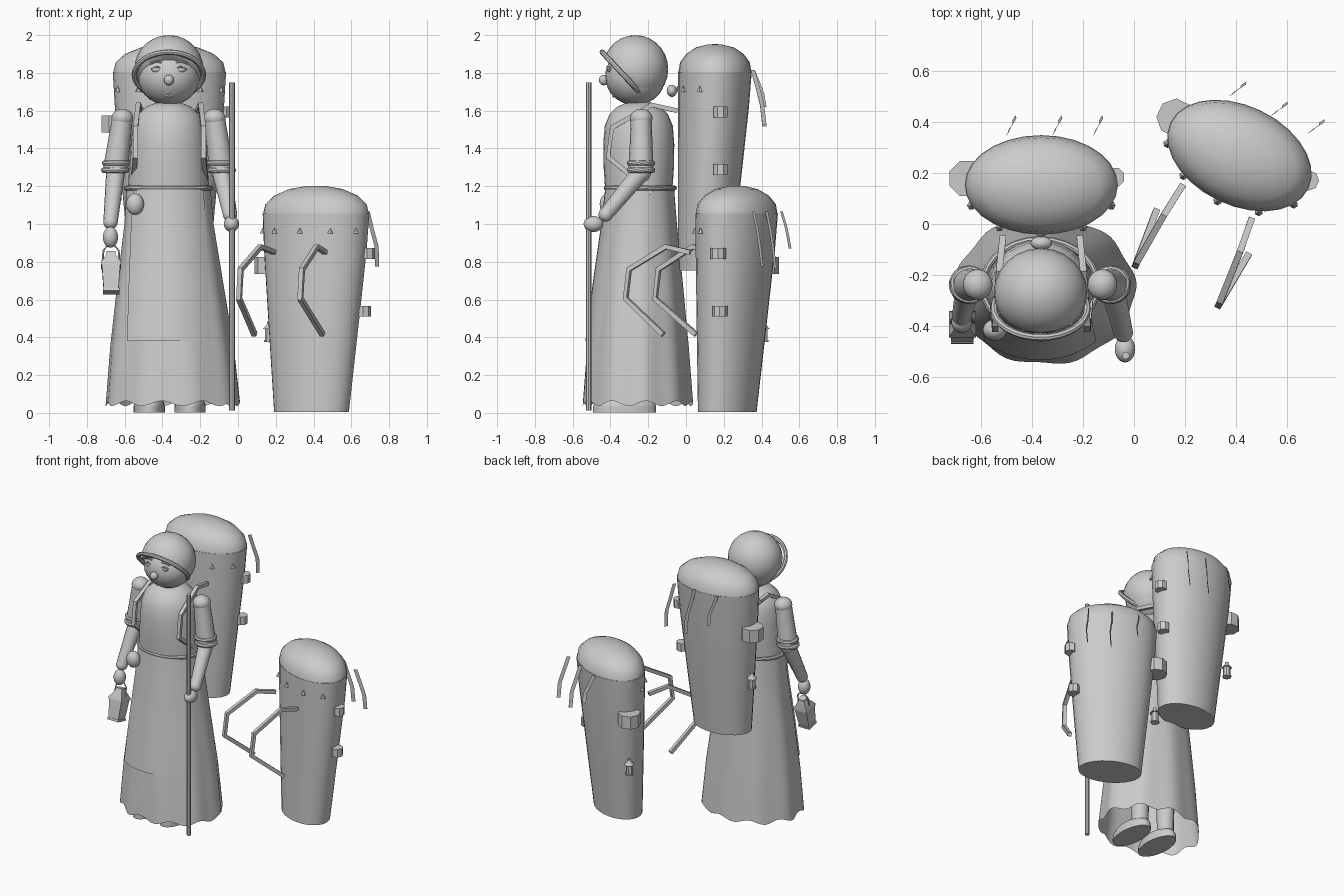
import bpy, bmesh, math
from mathutils import Matrix, Vector

if "Cube" in bpy.data.objects:
    bpy.data.objects.remove(bpy.data.objects["Cube"])

clay = bpy.data.materials.new("clay_grey")
clay.diffuse_color = (0.6, 0.6, 0.6, 1)
clay.use_nodes = True
clay.node_tree.nodes["Principled BSDF"].inputs["Base Color"].default_value = clay.diffuse_color


def finish(name, bm, angle=40, place=None):
    if place:
        bm.transform(place)
    bmesh.ops.recalc_face_normals(bm, faces=bm.faces)
    me = bpy.data.meshes.new(name)
    bm.to_mesh(me)
    bm.free()
    ob = bpy.data.objects.new(name, me)
    bpy.context.collection.objects.link(ob)
    me.materials.append(clay)
    bpy.ops.object.select_all(action='DESELECT')
    ob.select_set(True)
    bpy.context.view_layer.objects.active = ob
    bpy.ops.object.shade_smooth_by_angle(angle=math.radians(angle))
    return ob


def ball(name, loc, size, place=None, cut=None, rot=0):
    """Ellipsoid, optionally cut by a plane (point, normal) that removes its outer side."""
    bm = bmesh.new()
    bmesh.ops.create_uvsphere(bm, u_segments=24, v_segments=14, radius=1)
    bm.transform(Matrix.Translation(loc) @ Matrix.Rotation(rot, 4, 'X') @ Matrix.Diagonal((*size, 1)))
    if cut:
        r = bmesh.ops.bisect_plane(bm, geom=bm.verts[:] + bm.edges[:] + bm.faces[:],
                                   plane_co=cut[0], plane_no=cut[1], clear_outer=True)
        bmesh.ops.edgeloop_fill(bm, edges=[e for e in r['geom_cut'] if isinstance(e, bmesh.types.BMEdge)])
    return finish(name, bm, 60, place)


def loft(name, rings, n=24, caps=True, place=None, shape=None, phase=0.0):
    """Stack of elliptical rings (x, y, z, radius_x, radius_y)."""
    bm = bmesh.new()
    loops = []
    for k, (x, y, z, rx, ry) in enumerate(rings):
        loop = []
        for i in range(n):
            a = 2 * math.pi * i / n + phase
            f, dz = shape(a, k / (len(rings) - 1)) if shape else (1, 0)
            loop.append(bm.verts.new((x + rx * f * math.cos(a), y + ry * f * math.sin(a), z + dz)))
        loops.append(loop)
    for lo, hi in zip(loops, loops[1:]):
        for i in range(n):
            bm.faces.new((lo[i], lo[(i + 1) % n], hi[(i + 1) % n], hi[i]))
    if caps:
        bm.faces.new(loops[0][::-1])
        bm.faces.new(loops[-1])
    return finish(name, bm, 40, place)


def tube(name, points, radii, n=12, place=None, closed=False, spin=0.0):
    """Round or square tube swept along a polyline."""
    pts = [Vector(p) for p in points]
    if isinstance(radii, (int, float)):
        radii = [radii] * len(pts)
    bm = bmesh.new()
    loops, m = [], len(pts)
    for i, p in enumerate(pts):
        a = pts[(i - 1) % m] if closed else pts[max(i - 1, 0)]
        b = pts[(i + 1) % m] if closed else pts[min(i + 1, m - 1)]
        t = (b - a).normalized()
        ref = Vector((1, 0, 0)) if abs(t.x) < 0.7 and not closed else Vector((0, 0.731, 0.682))
        if closed and abs(t.dot(ref)) > 0.9:
            ref = Vector((0, 0, 1))
        u = (ref - t * ref.dot(t)).normalized()
        v = t.cross(u)
        loops.append([bm.verts.new(p + radii[i] * (u * math.cos(q) + v * math.sin(q)))
                      for q in (2 * math.pi * j / n + spin for j in range(n))])
    pairs = list(zip(loops, loops[1:])) + ([(loops[-1], loops[0])] if closed else [])
    for lo, hi in pairs:
        for j in range(n):
            bm.faces.new((lo[j], lo[(j + 1) % n], hi[(j + 1) % n], hi[j]))
    if not closed:
        bm.faces.new(loops[0])
        bm.faces.new(loops[-1])
    return finish(name, bm, 40, place)


def hoop(name, c, rx, ry, r):
    pts = [(c[0] + rx * math.cos(a), c[1] + ry * math.sin(a), c[2])
           for a in (2 * math.pi * i / 28 for i in range(28))]
    return tube(name, pts, r, 8, closed=True)


def basket(tag, place):
    # tapered body, upright on the wearer's side, with a low domed lid
    loft(tag + "_body", [(0, -.055, 0, .21, .14), (0, -.03, .45, .252, .165),
                         (0, -.008, .85, .288, .187), (0, 0, 1.05, .3, .195)], 28, place=place)
    loft(tag + "_lid", [(0, 0, 1.05, .297, .193), (0, 0, 1.1, .285, .185), (0, 0, 1.145, .235, .152),
                        (0, 0, 1.18, .15, .1), (0, 0, 1.195, .06, .04), (0, 0, 1.197, .01, .01)], 28, place=place)
    # pointed studs below the rim
    for i in range(5):
        a = math.radians(-90 + 33 * (i - 2))
        x, y = .3 * math.cos(a), .198 * math.sin(a)
        loft(f"{tag}_stud_{i}", [(x, y, .945, .017, .017), (x, y, .975, .002, .002)], 6, place=place)
    # side pouches
    loft(tag + "_large_pouch", [(-.29, .025, .73, .075, .075), (-.29, .025, .82, .075, .075)], 8,
         place=place, phase=math.pi / 8)
    for k, (x, z) in enumerate(((.287, .81), (.265, .505))):
        loft(f"{tag}_small_pouch_{k}", [(x, .03, z, .04, .04), (x, .03, z + .057, .04, .04)], 8,
             place=place, phase=math.pi / 8)
    # small hanging lamp
    loft(tag + "_lamp", [(-.285, .02, z, r, r) for z, r in
         ((.37, .03), (.38, .03), (.38, .024), (.44, .024), (.44, .034), (.465, .012), (.48, .012))], 8, place=place)
    # thin ribbons trailing at the back
    for k, (x, s) in enumerate(((-.12, .65), (.06, 1), (.22, .97))):
        bm = bmesh.new()
        path = [(-.012, .2, 0), (0, .228, -.1), (.016, .25, -.19), (.012, .262, -.3)]
        rows = [[bm.verts.new((x + px + w * .6, py + w, 1.06 + pz * s)) for w in (-.011, .011)]
                for px, py, pz in path]
        for p, q in zip(rows, rows[1:]):
            bm.faces.new((p[0], p[1], q[1], q[0]))
        finish(f"{tag}_ribbon_{k}", bm, 40, place)
    # shoulder straps
    for s in (-1, 1):
        tube(f"{tag}_strap_{s}", [(s * .15, -.2, .845), (s * .165, -.335, .875), (s * .18, -.545, .755),
                                  (s * .18, -.565, .6), (s * .2, -.335, .41)], .018, 4, place, spin=math.pi / 4)


basket("worn_basket", Matrix.Translation((-.363, .153, .755)))
basket("standing_basket", Matrix.Translation((.413, .268, .005)) @ Matrix.Rotation(math.radians(-25.7), 4, 'Z'))

CX, CY = -.368, -.25

# skirt with wavy hem, open underneath
def ripple(a, t):
    w = 1 - t
    return 1 + .022 * w * math.sin(9 * a + .6), .014 * w ** 4 * math.sin(10 * a)

loft("skirt", [(-.348, -.258, .05, .352, .29), (-.352, -.257, .35, .325, .268), (-.36, -.252, .7, .278, .232),
               (-.366, -.245, 1.0, .236, .196), (CX, -.242, 1.2, .222, .178)], 72, False, shape=ripple)

# apron panel laid over the front of the skirt
bm = bmesh.new()
rows = []
for z, hw, rx, ry, cy in ((.38, .22, .325, .276, -.257), (.7, .21, .282, .24, -.252),
                          (1.0, .198, .242, .204, -.245), (1.19, .185, .228, .186, -.242)):
    rows.append([bm.verts.new((CX + hw * u, cy - ry * math.sqrt(1 - min(.95, (hw * u / rx) ** 2)), z))
                 for u in (i / 5 for i in range(-5, 6))])
for p, q in zip(rows, rows[1:]):
    for i in range(10):
        bm.faces.new((p[i], p[i + 1], q[i + 1], q[i]))
finish("apron", bm)

# torso, neck and belt
loft("torso", [(CX, CY, z, rx, ry) for z, rx, ry in
     ((1.18, .215, .178), (1.3, .208, .186), (1.42, .2, .188), (1.52, .19, .18),
      (1.58, .165, .155), (1.62, .12, .115), (1.645, .06, .06))], 28)
tube("neck", [(CX, -.26, 1.6), (CX, -.26, 1.72)], .065)
hoop("belt", (CX, -.242, 1.19), .225, .181, .013)
ball("belt_pouch", (-.545, -.415, 1.105), (.047, .042, .057))

# head, hood with slanted opening, rim and hair bun
normal = Vector((0, -.731, -.682))
ball("face", (-.366, -.268, 1.782), (.166, .16, .154))
ball("hood", (-.366, -.268, 1.82), (.183, .174, .18), cut=((-.366, -.325, 1.79), normal))
rim = [(-.366 + .183 * math.cos(a), -.332 - .112 * math.sin(a), 1.79 + .12 * math.sin(a))
       for a in (2 * math.pi * i / 32 for i in range(32))]
tube("hood_rim", rim, .014, 8, closed=True)
ball("hair_bun", (-.363, -.075, 1.705), (.042, .027, .032))
ball("nose", (-.366, -.435, 1.762), (.026, .026, .028))
for s in (-1, 1):
    x = -.366 + s * .063
    ball(f"eye_{s}", (x, -.403, 1.818), (.028, .014, .016))
    tube(f"eyelid_{s}", [(x - .03, -.404, 1.82), (x, -.417, 1.833), (x + .03, -.404, 1.82)], .005, 6)
    tube(f"brow_{s}", [(x - .035, -.396, 1.85), (x, -.405, 1.862), (x + .035, -.396, 1.85)], .006, 6)
tube("upper_lip", [(-.395, -.386, 1.692), (-.366, -.398, 1.7), (-.337, -.386, 1.692)], .007, 6)
tube("lower_lip", [(-.385, -.378, 1.682), (-.366, -.384, 1.676), (-.347, -.378, 1.682)], .007, 6)

# arms: sleeve, double cuff, forearm and hand
arms = {"left": ((-.612, -.237, 1.56), (-.648, -.238, 1.29), (-.675, -.36, 1.01), (-.675, -.385, .93)),
        "right": ((-.124, -.237, 1.56), (-.088, -.238, 1.29), (-.042, -.425, 1.05), (-.035, -.49, 1.0))}
for side, (sh, el, wr, hand) in arms.items():
    sh_v, el_v, wr_v = Vector(sh), Vector(el), Vector(wr)
    ball(side + "_shoulder", sh, (.058, .06, .05))
    tube(side + "_sleeve", [sh, sh_v.lerp(el_v, .5), el], [.055, .06, .066], 16)
    for k in range(2):
        hoop(f"{side}_cuff_{k}", sh_v.lerp(el_v, .88 + .14 * k), .062, .06, .015)
    ball(side + "_elbow", (el_v.x, el_v.y, 1.27), (.05, .052, .05))
    tube(side + "_forearm", [(el_v.x, el_v.y, 1.275), wr], [.05, .038], 14)
    ball(side + "_wrist", wr, (.038, .038, .038))
    ball(side + "_hand", hand, (.04, .052 if side == "right" else .042, .042 if side == "right" else .055))

# walking staff
tube("staff", [(-.032, -.515, .012), (-.032, -.515, 1.748)], .015, 8)

# hand lantern, hanging at a tilt
tilt = Matrix.Translation((-.672, -.37, .87)) @ Matrix.Rotation(math.radians(-14), 4, 'X')
loft("lantern", [(0, 0, z, r, r) for z, r in ((-.24, .062), (-.225, .062), (-.225, .056), (-.1, .068),
     (-.1, .074), (-.085, .074), (-.04, .035), (-.02, .035))], 4, place=tilt, phase=math.pi / 4)
tube("lantern_handle", [(-.045, 0, -.07), (-.04, 0, -.01), (-.02, 0, .015), (.02, 0, .015),
                        (.04, 0, -.01), (.045, 0, -.07)], .005, 6, tilt)

# legs and shoes
for s in (-1, 1):
    x = -.362 + s * .108
    tube(f"leg_{s}", [(x, -.24, .05), (x, -.245, .6)], [.055, .07])
    ball(f"shoe_{s}", (x, -.325, .03), (.083, .167, .075), cut=((0, 0, .004), (0, 0, -1)))
    loft(f"sole_{s}", [(x, -.325, .002, .083, .167), (x, -.325, .03, .083, .167)], 24)
